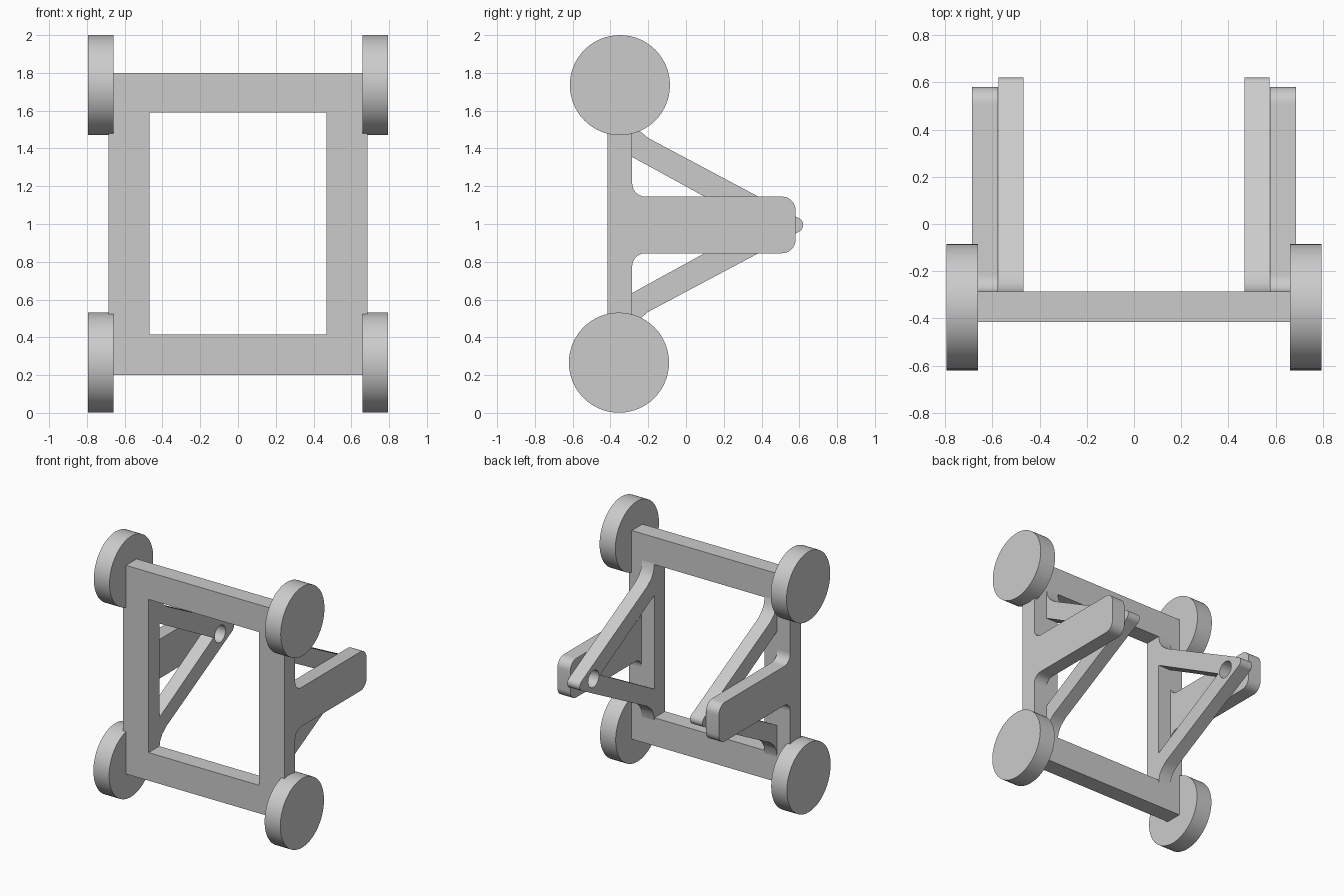
import bpy, bmesh
from math import pi, sin, cos, radians

cube = bpy.data.objects.get("Cube")
if cube:
    bpy.data.objects.remove(cube, do_unlink=True)

grey = bpy.data.materials.new("plain grey")
grey.use_nodes = True
GREY = (0.6, 0.6, 0.6, 1)
grey.diffuse_color = GREY
grey.node_tree.nodes["Principled BSDF"].inputs["Base Color"].default_value = GREY

MID = 0.995       # height of the arms' centre line
BACK = -0.285     # back face of the frame


def make_object(name, bm):
    bmesh.ops.recalc_face_normals(bm, faces=bm.faces)
    mesh = bpy.data.meshes.new(name)
    bm.to_mesh(mesh)
    bm.free()
    mesh.materials.append(grey)
    obj = bpy.data.objects.new(name, mesh)
    bpy.context.collection.objects.link(obj)
    bpy.ops.object.select_all(action="DESELECT")
    obj.select_set(True)
    bpy.context.view_layer.objects.active = obj
    bpy.ops.object.shade_smooth_by_angle(angle=radians(35))
    return obj


def arc(cy, cz, r, start, end, steps=8):
    """Points on an arc in the side plane, angles in degrees."""
    turns = [radians(start + (end - start) * i / steps) for i in range(steps + 1)]
    return [(cy + r * cos(t), cz + r * sin(t)) for t in turns]


def extrude_side(name, outer, x0, x1, holes=()):
    """Extrude a side profile (y, z) with holes from x0 to x1."""
    bm = bmesh.new()
    edges = []
    for loop in (outer, *holes):
        verts = [bm.verts.new((x0, y, z)) for y, z in loop]
        edges += [bm.edges.new((verts[i - 1], verts[i])) for i in range(len(verts))]
    bmesh.ops.triangle_fill(bm, edges=edges, use_beauty=True)
    out = bmesh.ops.extrude_face_region(bm, geom=bm.faces[:])
    moved = [g for g in out["geom"] if isinstance(g, bmesh.types.BMVert)]
    bmesh.ops.translate(bm, verts=moved, vec=(x1 - x0, 0, 0))
    return make_object(name, bm)


def mirrored(half):
    """Complete an upper profile with its reflection below the centre line."""
    return half + [(y, -z) for y, z in reversed(half)]


def raised(loop):
    return [(y, z + MID) for y, z in loop]


# Rectangular frame: four quads around the opening, given thickness
bm = bmesh.new()
rings = []
for w, low, high in ((0.685, 0.2, 1.8), (0.468, 0.415, 1.59)):
    corners = ((-w, low), (w, low), (w, high), (-w, high))
    rings.append([bm.verts.new((x, -0.415, z)) for x, z in corners])
outer, inner = rings
for i in range(4):
    bm.faces.new((outer[i - 1], outer[i], inner[i], inner[i - 1]))
out = bmesh.ops.extrude_face_region(bm, geom=bm.faces[:])
moved = [g for g in out["geom"] if isinstance(g, bmesh.types.BMVert)]
bmesh.ops.translate(bm, verts=moved, vec=(0, BACK + 0.415, 0))
make_object("frame", bm)

# Side profile of the outer arm: flared root and rounded end
arm = raised(mirrored(
    [(BACK - 0.02, 0.22)] + arc(BACK + 0.07, 0.22, 0.07, 180, 270)
    + arc(0.508, 0.078, 0.072, 90, 0)))

# Side profile of the V bracket: flared root, two struts, rounded tip
bracket = raised(mirrored(
    [(BACK - 0.02, 0.6), (BACK, 0.6), (BACK + 0.01, 0.545), (BACK + 0.035, 0.502),
     (-0.2, 0.46)] + arc(0.58, 0, 0.04, 62, 0)[:-1] + [(0.62, 0)])[:-1])
window = raised([(BACK, 0.36), (BACK, -0.36), (0.372, 0)])
pin_hole = raised(arc(0.452, 0, 0.065, 0, 345, 23))

for side, s in (("left", 1), ("right", -1)):
    extrude_side(side + "_outer_arm", arm, s * 0.576, s * 0.685)
    extrude_side(side + "_bracket", bracket, s * 0.468, s * 0.573, (window, pin_hole))

    # Wheels
    for level, y, z in (("upper", -0.35, 1.735), ("lower", -0.355, 0.266)):
        rim = arc(y, z, 0.265, 0, 354.375, 63)
        extrude_side(f"{side}_{level}_wheel", rim, s * 0.66, s * 0.793)
